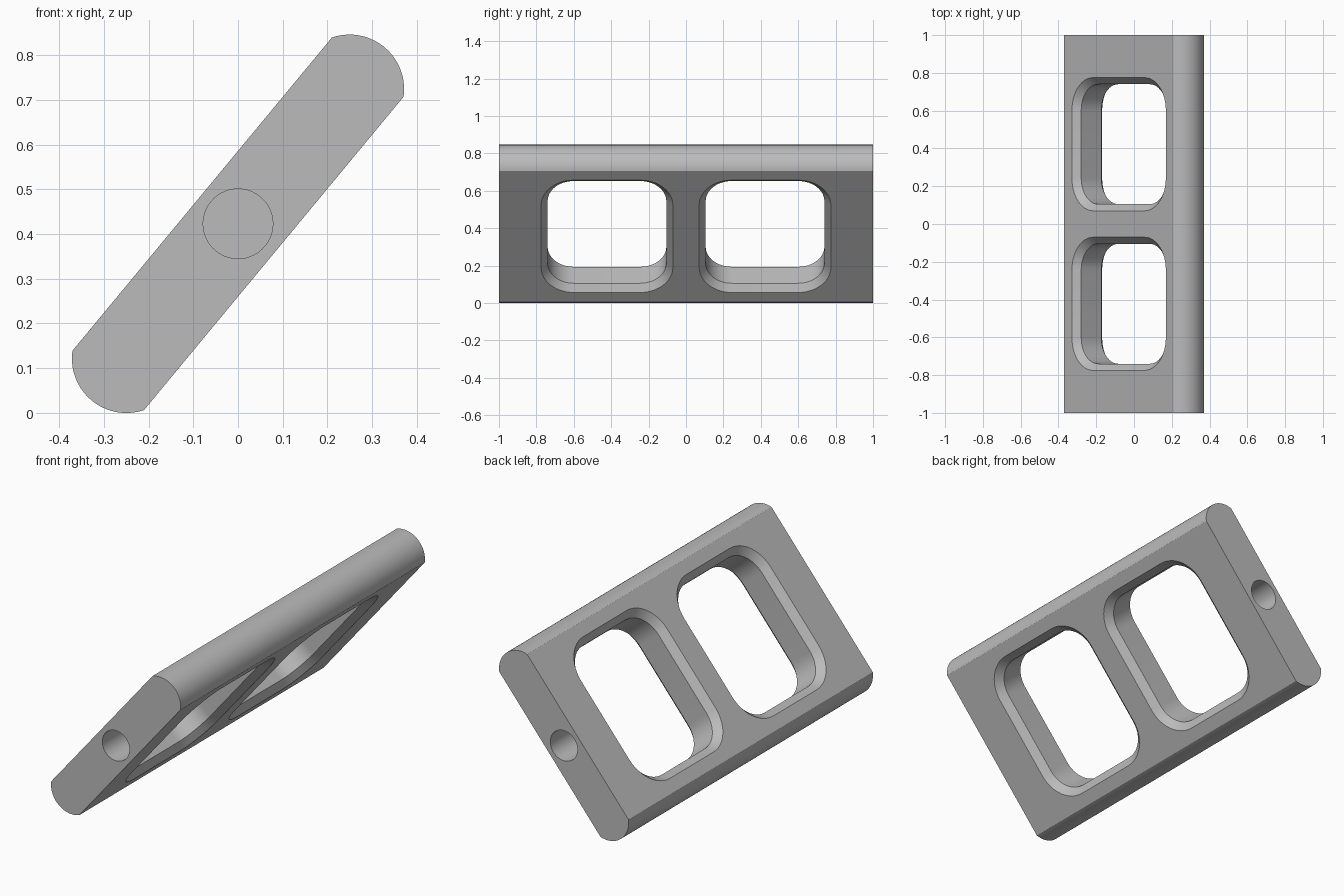
import bpy, bmesh
from math import sin, cos, pi, radians, asin
from mathutils import Matrix

if "Cube" in bpy.data.objects:
    bpy.data.objects.remove(bpy.data.objects["Cube"], do_unlink=True)

TILT = radians(50.36)      # slope of the slab
HALF_T = 0.104             # half thickness
HALF_L = 0.455             # half length of the flat faces
EDGE_R = 0.122             # radius of the rounded long edges
CHAMFER = 0.035
MID_Z = 0.423

grey = bpy.data.materials.new("grey")
grey.use_nodes = True
grey.diffuse_color = (0.5, 0.5, 0.5, 1)
grey.node_tree.nodes["Principled BSDF"].inputs["Base Color"].default_value = (0.5, 0.5, 0.5, 1)


def loft(name, rings):
    """Skin a closed solid through rings of equal point count."""
    bm = bmesh.new()
    loops = [[bm.verts.new(p) for p in ring] for ring in rings]
    for a, b in zip(loops, loops[1:]):
        for i in range(len(a)):
            j = (i + 1) % len(a)
            bm.faces.new((a[i], a[j], b[j], b[i]))
    bm.faces.new(loops[0])
    bm.faces.new(loops[-1])
    bmesh.ops.recalc_face_normals(bm, faces=bm.faces)
    mesh = bpy.data.meshes.new(name)
    bm.to_mesh(mesh)
    bm.free()
    obj = bpy.data.objects.new(name, mesh)
    mesh.materials.append(grey)
    bpy.context.collection.objects.link(obj)
    return obj


def slab_ring(y):
    """Flat bar section with an arc at either end."""
    half = asin(HALF_T / EDGE_R)
    centre = HALF_L - EDGE_R * cos(half)
    steps = 20
    arc = [(centre + EDGE_R * cos(a), EDGE_R * sin(a))
           for a in (half * (2 * i / steps - 1) for i in range(steps + 1))]
    return [(s * x, y, s * z) for s in (1, -1) for x, z in arc]


def window_ring(y, z, grow):
    """Rounded rectangle, offset outward by grow."""
    hx, hy, r = 0.355 + grow, 0.3175 + grow, 0.14 + grow
    pts = []
    for q, (sx, sy) in enumerate([(1, 1), (-1, 1), (-1, -1), (1, -1)]):
        for i in range(13):
            a = (q + i / 12) * pi / 2
            pts.append((sx * (hx - r) + r * cos(a), y + sy * (hy - r) + r * sin(a), z))
    return pts


def circle_ring(y, r):
    return [(r * cos(a), y, r * sin(a)) for a in (2 * pi * i / 48 for i in range(48))]


slab = loft("slab", [slab_ring(-1), slab_ring(1)])

# Two chamfered windows and a blind bore in each end
cutters = []
inner = HALF_T - CHAMFER
over = 0.02
for s in (-1, 1):
    y = s * 0.4225
    cutters.append(loft("window_cutter", [
        window_ring(y, -HALF_T - over, CHAMFER + over),
        window_ring(y, -inner, 0),
        window_ring(y, inner, 0),
        window_ring(y, HALF_T + over, CHAMFER + over)]))
    cutters.append(loft("bore_cutter", [circle_ring(s * 0.8, 0.078), circle_ring(s * 1.1, 0.078)]))

bpy.context.view_layer.objects.active = slab
for cutter in cutters:
    cutter.hide_render = True
    mod = slab.modifiers.new("cut", "BOOLEAN")
    mod.operation = "DIFFERENCE"
    mod.solver = "EXACT"
    mod.object = cutter
    bpy.ops.object.modifier_apply(modifier=mod.name)
    bpy.data.objects.remove(cutter, do_unlink=True)

# Tilt into place and smooth the rounded surfaces
slab.data.transform(Matrix.Translation((0, 0, MID_Z)) @ Matrix.Rotation(-TILT, 4, "Y"))
bpy.ops.object.select_all(action="DESELECT")
slab.select_set(True)
bpy.ops.object.shade_smooth_by_angle(angle=radians(20))
